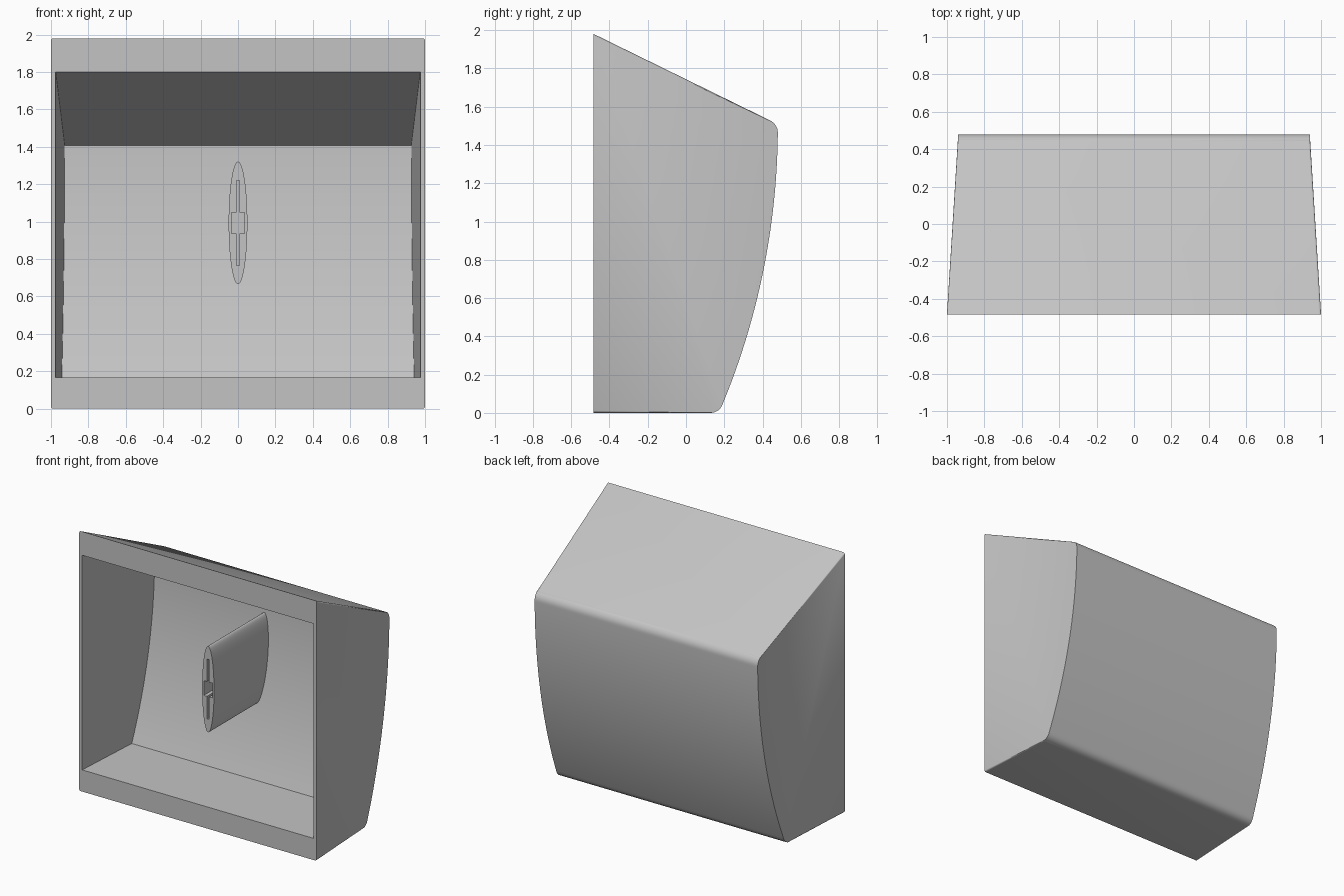
import bpy, bmesh, math

cube = bpy.data.objects.get("Cube")
if cube:
    bpy.data.objects.remove(cube, do_unlink=True)

grey = bpy.data.materials.new("light_grey")
grey.use_nodes = True
grey.diffuse_color = (0.55, 0.55, 0.55, 1)
grey.node_tree.nodes["Principled BSDF"].inputs["Base Color"].default_value = (0.55, 0.55, 0.55, 1)

FRONT, TOP_SLOPE = -0.483, 0.49
ARC_Y, ARC_Z = -3.33, 1.5          # centre of the bowed back wall


def make_object(name, bm):
    bmesh.ops.recalc_face_normals(bm, faces=bm.faces)
    mesh = bpy.data.meshes.new(name)
    bm.to_mesh(mesh)
    bm.free()
    mesh.materials.append(grey)
    obj = bpy.data.objects.new(name, mesh)
    bpy.context.collection.objects.link(obj)
    return obj


def bridge(loop_a, loop_b):
    """Closed solid between two matching loops of points."""
    bm = bmesh.new()
    a = [bm.verts.new(p) for p in loop_a]
    b = [bm.verts.new(p) for p in loop_b]
    n = len(a)
    bm.faces.new(a)
    bm.faces.new(b[::-1])
    for i in range(n):
        j = (i + 1) % n
        bm.faces.new((a[i], b[i], b[j], a[j]))
    bmesh.ops.recalc_face_normals(bm, faces=bm.faces)
    bm.normal_update()
    return bm


def housing_solid(front, bottom, top, radius, half_width, taper, steps=28):
    """Side profile with sloped top and bowed back, tapering toward the back."""
    def back(z):
        return ARC_Y + math.sqrt(radius ** 2 - (z - ARC_Z) ** 2)

    def roof(y):
        return top - TOP_SLOPE * (y - FRONT)

    def width(y):
        return half_width - taper * (y - FRONT)

    z_top = roof(back(ARC_Z))
    profile = [(front, roof(front)), (front, bottom)]
    for i in range(steps + 1):
        z = bottom + (z_top - bottom) * i / steps
        profile.append((back(z), z))
    return bridge([(-width(y), y, z) for y, z in profile],
                  [(width(y), y, z) for y, z in profile])


def borders_flat(edge, test):
    """True if the edge joins the top or bottom to a face passing the test."""
    f, g = edge.link_faces
    return any(abs(p.normal.z) > 0.85 and test(q.normal) for p, q in ((f, g), (g, f)))


def finish(obj, cutter):
    """Cut the hollow, drop the cutter, then shade smooth with sharp edges."""
    mod = obj.modifiers.new("cut", 'BOOLEAN')
    mod.operation = 'DIFFERENCE'
    mod.solver = 'EXACT'
    mod.object = cutter
    bpy.ops.object.select_all(action='DESELECT')
    obj.select_set(True)
    bpy.context.view_layer.objects.active = obj
    bpy.ops.object.modifier_apply(modifier=mod.name)
    bpy.data.objects.remove(cutter, do_unlink=True)
    bpy.ops.object.shade_smooth_by_angle(angle=math.radians(40))


# Housing body: round the two long back corners, then the top and bottom side edges
bm = housing_solid(FRONT, 0, 1.98, 3.81, 1.0, 0.0625)
corners = [e for e in bm.edges if borders_flat(e, lambda n: n.y > 0.8)]
bmesh.ops.bevel(bm, geom=corners, offset=0.04, segments=4, profile=0.5, affect='EDGES')
bm.normal_update()
rims = [e for e in bm.edges
        if e.calc_length() > 0.3 and borders_flat(e, lambda n: abs(n.x) > 0.9)]
bmesh.ops.bevel(bm, geom=rims, offset=0.012, segments=3, profile=0.5, affect='EDGES')
housing = make_object("housing", bm)

# Hollow inside, open at the front
cavity = make_object("cavity_cutter",
                     housing_solid(FRONT - 0.05, 0.165, 1.8, 3.65, 0.975, 0.06))
finish(housing, cavity)

# Oval post standing on the inside of the back wall
POST_Z, POST_FRONT = 0.993, -0.36
oval = [(0.05 * math.cos(t), 0.328 * math.sin(t))
        for t in (2 * math.pi * i / 64 for i in range(64))]
post = make_object("oval_post", bridge([(x, POST_FRONT, POST_Z + z) for x, z in oval],
                                       [(x, 0.34, POST_Z + z) for x, z in oval]))

# Cross-shaped socket in the post: narrow slot with a wider middle
quarter = [(0.036, 0.056), (0.009, 0.056), (0.009, 0.227)]
cross = (quarter + [(-x, z) for x, z in quarter[::-1]]
         + [(-x, -z) for x, z in quarter] + [(x, -z) for x, z in quarter[::-1]])
socket = make_object("socket_cutter",
                     bridge([(x, POST_FRONT - 0.05, POST_Z + z) for x, z in cross],
                            [(x, POST_FRONT + 0.25, POST_Z + z) for x, z in cross]))
finish(post, socket)
